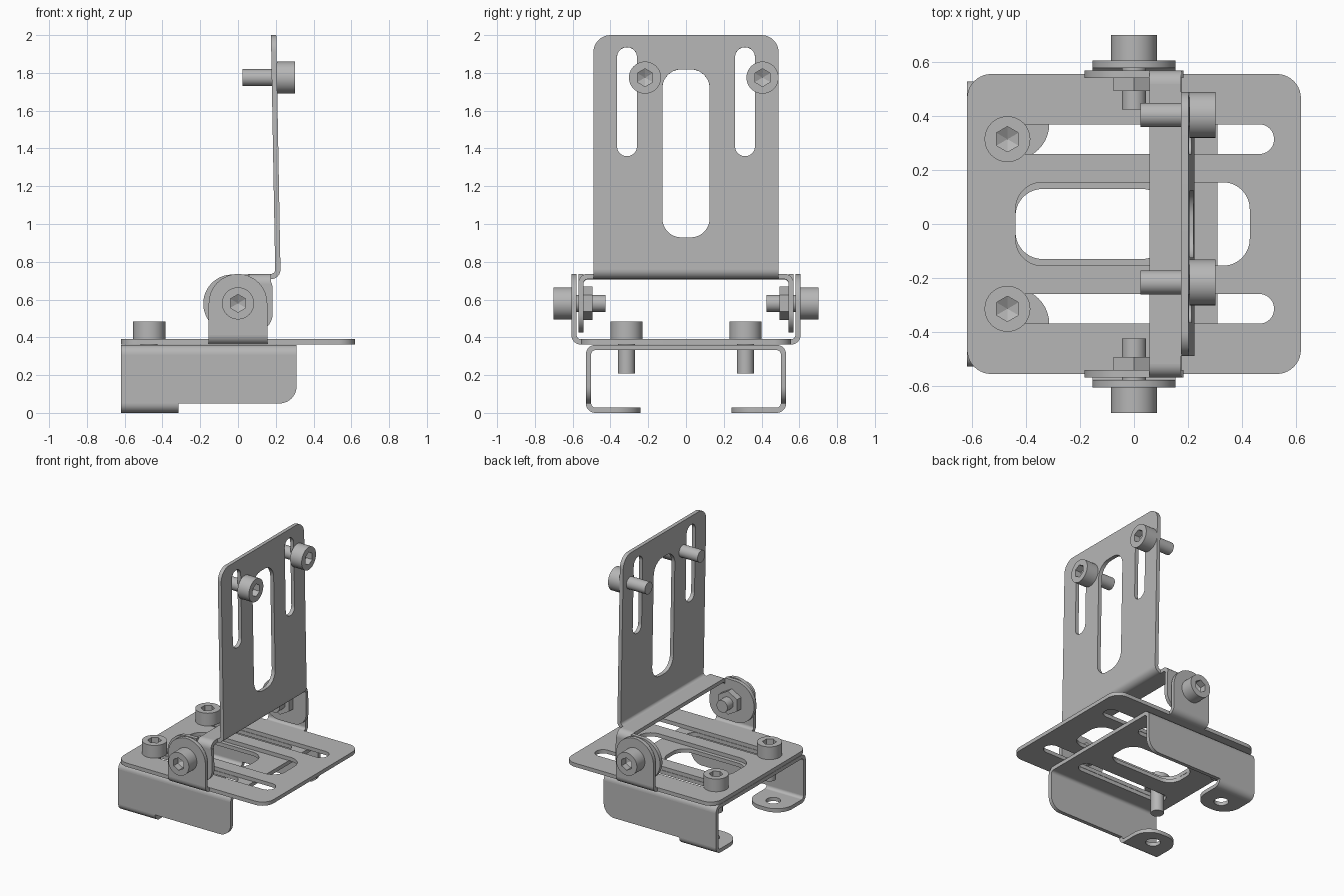
import bpy, bmesh, math
from mathutils import Matrix

if "Cube" in bpy.data.objects:
    bpy.data.objects.remove(bpy.data.objects["Cube"])

T = 0.028          # sheet thickness
RO = 0.05          # outer bend radius

steel = bpy.data.materials.new("grey_steel")
steel.diffuse_color = (0.47, 0.47, 0.47, 1)
steel.use_nodes = True
steel.node_tree.nodes["Principled BSDF"].inputs["Base Color"].default_value = steel.diffuse_color


# ---------- helpers ----------
def arc(cx, cy, r, a0, a1, n=10):
    return [(cx + r * math.cos(math.radians(a0 + (a1 - a0) * i / n)),
             cy + r * math.sin(math.radians(a0 + (a1 - a0) * i / n))) for i in range(n + 1)]


def rrect(x0, x1, y0, y1, bl=0, br=0, tr=0, tl=0):
    pts = []
    for x, y, r, sx, sy, a in ((x0, y0, bl, 1, 1, 180), (x1, y0, br, -1, 1, 270),
                               (x1, y1, tr, -1, -1, 0), (x0, y1, tl, 1, -1, 90)):
        pts += arc(x + sx * r, y + sy * r, r, a, a + 90) if r else [(x, y)]
    return pts


def slot(x0, x1, y0, y1, r):
    return rrect(x0, x1, y0, y1, r, r, r, r)


def circle(x, y, r, n=40):
    return arc(x, y, r, 0, 360, n)[:-1]


def bend(cx, cy, a0):
    return arc(cx, cy, RO, a0, a0 + 90) + arc(cx, cy, RO - T, a0 + 90, a0)


def frame(axes, offset=0):
    """Local x, y, z mapped to the named world axes, shifted along the last one."""
    m = Matrix.Identity(4)
    for col, ax in enumerate(axes):
        for row in range(3):
            m[row][col] = 1.0 if "xyz"[row] == ax else 0.0
    return m @ Matrix.Translation((0, 0, offset))


def add(part, bm, m):
    bm.transform(m)
    bmesh.ops.recalc_face_normals(bm, faces=bm.faces)
    me = bpy.data.meshes.new("tmp")
    bm.to_mesh(me)
    bm.free()
    part.from_mesh(me)
    bpy.data.meshes.remove(me)


def ring(bm, pts, z):
    vs = [bm.verts.new((x, y, z)) for x, y in pts]
    es = [bm.edges.new((vs[i - 1], vs[i])) for i in range(len(vs))]
    return vs, es


def skirt(bm, a, b):
    for i in range(len(a)):
        bm.faces.new((a[i - 1], a[i], b[i], b[i - 1]))


def sheet(part, loops, depth, m):
    """Flat outline (first loop) with holes (other loops), given a thickness."""
    bm = bmesh.new()
    sides = []
    for z in (0, depth):
        made = [ring(bm, pts, z) for pts in loops]
        bmesh.ops.triangle_fill(bm, use_beauty=True, edges=[e for _, es in made for e in es])
        sides.append([vs for vs, _ in made])
    for a, b in zip(*sides):
        skirt(bm, a, b)
    add(part, bm, m)


def screw(part, m, length=0.182, h=0.095, r=0.085):
    """Socket head screw: head from local z 0 to h, shaft below."""
    bm = bmesh.new()
    low, _ = ring(bm, circle(0, 0, r), 0)
    top, e1 = ring(bm, circle(0, 0, r), h)
    hexa = arc(0, 0, 0.047, 90, 450, 6)[:-1]
    rim, e2 = ring(bm, hexa, h)
    bmesh.ops.triangle_fill(bm, use_beauty=True, edges=e1 + e2)
    floor, _ = ring(bm, hexa, h - 0.05)
    tip = bm.verts.new((0, 0, h - 0.075))
    bm.faces.new(low)
    skirt(bm, low, top)
    skirt(bm, rim, floor)
    for i in range(6):
        bm.faces.new((floor[i - 1], floor[i], tip))
    add(part, bm, m)
    sheet(part, [circle(0, 0, 0.045, 28)], length, m @ Matrix.Translation((0, 0, -length)))


def finish(name, part):
    me = bpy.data.meshes.new(name)
    part.to_mesh(me)
    part.free()
    me.materials.append(steel)
    ob = bpy.data.objects.new(name, me)
    bpy.context.collection.objects.link(ob)
    bpy.ops.object.select_all(action='DESELECT')
    ob.select_set(True)
    bpy.context.view_layer.objects.active = ob
    bpy.ops.object.shade_smooth_by_angle(angle=math.radians(30))


MIRROR = [Matrix.Identity(4), Matrix.Diagonal((1, -1, 1, 1))]

# ---------- lower channel bracket with turned-in feet ----------
p = bmesh.new()
sheet(p, [rrect(-.62, .31, -.48, .48), slot(-.44, .13, -.13, .13, .1),
          slot(-.53, .21, .26, .37, .054), slot(-.53, .21, -.37, -.26, .054)],
      T, frame("xyz", .332))
for s in MIRROR:
    sheet(p, [bend(.48, .31, 0)], .93, s @ frame("yzx", -.62))
    sheet(p, [rrect(-.62, .31, .05, .31, br=.09)], T, s @ frame("xzy", .53 - T))
    sheet(p, [bend(.48, .05, 270)], .305, s @ frame("yzx", -.62))
    sheet(p, [rrect(-.62, -.315, .24, .48, bl=.13, br=.13), circle(-.47, .36, .05)],
          T, s @ frame("xyz"))
finish("base_channel", p)

# ---------- sliding plate with hinge tabs ----------
p = bmesh.new()
sheet(p, [slot(-.62, .62, -.557, .557, .09), slot(-.44, .43, -.155, .155, .1),
          slot(-.52, .52, .26, .37, .054), slot(-.52, .52, -.37, -.26, .054)],
      T, frame("xyz", .362))
for s in MIRROR:
    sheet(p, [bend(.557, .412, 270)], .31, s @ frame("yzx", -.155))
    sheet(p, [[(-.155, .412), (.155, .412)] + arc(0, .58, .155, 0, 180, 28)],
          T, s @ frame("xzy", .607 - T))
finish("sliding_plate", p)

# ---------- upright plate with ears, leaning slightly back ----------
p = bmesh.new()
lean = (Matrix.Translation((0, 0, .58)) @ Matrix.Rotation(-.018, 4, 'Y')
        @ Matrix.Translation((0, 0, -.58)))
sheet(p, [rrect(-.49, .49, .755, 1.996, tr=.09, tl=.09), slot(-.125, .125, .925, 1.815, .1),
          slot(-.365, -.26, 1.355, 1.932, .052), slot(.26, .365, 1.355, 1.932, .052)],
      T, lean @ frame("yzx", .2))
sheet(p, [bend(.178, .755, 270)], .98, lean @ frame("xzy", -.49))
sheet(p, [rrect(.06, .178, -.52, .52)], T, lean @ frame("xyz", .705))
for s in MIRROR:
    sheet(p, [bend(.52, .683, 0)], .118, lean @ s @ frame("yzx", .06))
    ear = ([(.183, .683), (.06, .683), (.06, .733)] + arc(-.03, .579, .154, 90, 270, 24)
           + arc(.083, .525, .1, 270, 360))
    sheet(p, [ear], T, lean @ s @ frame("xzy", .57 - T))
finish("upright_plate", p)

# ---------- hinge screws and nuts ----------
for s, side in zip(MIRROR, ("back", "front")):
    p = bmesh.new()
    screw(p, s @ Matrix.Translation((0, 0, .58)) @ frame("xzy", .607))
    finish(side + "_hinge_screw", p)
    p = bmesh.new()
    sheet(p, [arc(0, .58, .088, 90, 450, 6)[:-1]], .048, s @ frame("xzy", .494))
    finish(side + "_hinge_nut", p)

# ---------- base screws ----------
for y, side in ((.315, "back"), (-.315, "front")):
    p = bmesh.new()
    screw(p, Matrix.Translation((-.47, y, .39)))
    finish(side + "_base_screw", p)

# ---------- upright screws ----------
for y, side in ((.405, "back"), (-.217, "front")):
    p = bmesh.new()
    screw(p, Matrix.Translation((.207, y, 1.775)) @ frame("yzx"))
    finish(side + "_upright_screw", p)
